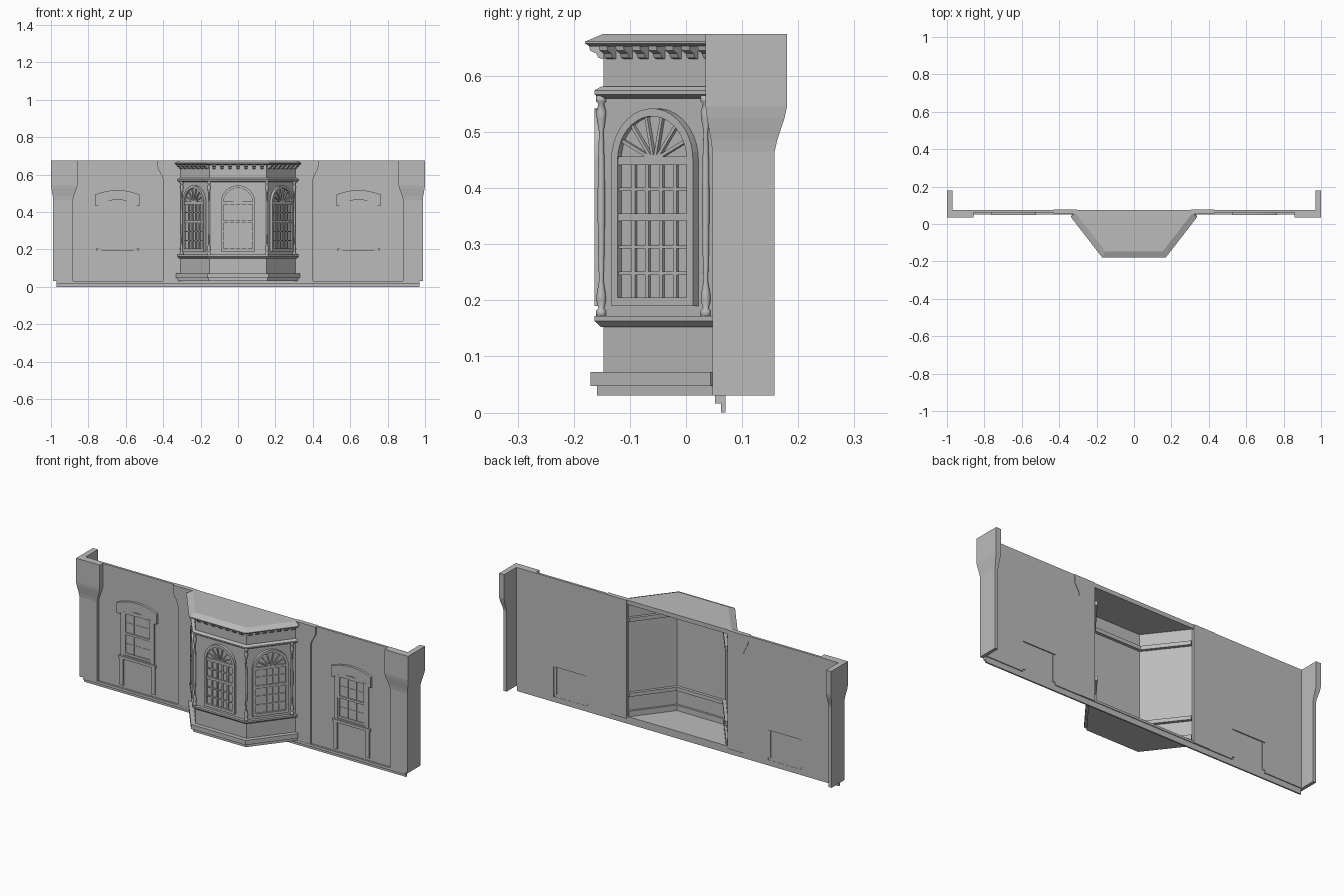
import bpy, bmesh
from math import sin, cos, pi, atan2
from mathutils import Matrix, Vector

cube = bpy.data.objects.get("Cube")
if cube:
    bpy.data.objects.remove(cube, do_unlink=True)

stone = bpy.data.materials.new("grey_stone")
GREY = (0.5, 0.5, 0.5, 1)
stone.use_nodes = True
stone.diffuse_color = GREY
stone.node_tree.nodes["Principled BSDF"].inputs["Base Color"].default_value = GREY


# --- helpers ---
def loft(bm, loops, closed=False):
    """Skin matching vertex loops; cap the ends unless closed."""
    rows = [[bm.verts.new(p) for p in loop] for loop in loops]
    n = len(rows[0])
    pairs = list(zip(rows, rows[1:])) + ([(rows[-1], rows[0])] if closed else [])
    for a, b in pairs:
        for i in range(n):
            j = (i + 1) % n
            bm.faces.new((a[i], a[j], b[j], b[i]))
    if not closed:
        bm.faces.new(rows[0])
        bm.faces.new(rows[-1])


def prism(bm, pts, y0, y1):
    """Extrude an x/z outline from y0 to y1."""
    loft(bm, [[(x, y, z) for x, z in pts] for y in (y0, y1)])


def box(bm, x0, x1, y0, y1, z0, z1):
    prism(bm, [(x0, z0), (x1, z0), (x1, z1), (x0, z1)], y0, y1)


def ring(bm, outer, inner, y0, y1):
    """Flat frame between two x/z outlines."""
    loft(bm, [[(x, y, z) for x, z in pts] for pts, y in
              ((outer, y0), (outer, y1), (inner, y1), (inner, y0))], closed=True)


def bar(bm, p, q, w, y0, y1):
    p, q = Vector(p), Vector(q)
    d = (q - p).normalized() * w / 2
    s = Vector((-d.y, d.x))
    prism(bm, [p + s, q + s, q - s, p - s], y0, y1)


def finish(name, bm, matrix=None, smooth=False):
    bmesh.ops.recalc_face_normals(bm, faces=bm.faces[:])
    mesh = bpy.data.meshes.new(name)
    bm.to_mesh(mesh)
    bm.free()
    mesh.materials.append(stone)
    ob = bpy.data.objects.new(name, mesh)
    bpy.context.collection.objects.link(ob)
    if matrix:
        ob.matrix_world = matrix
    if smooth:
        for f in mesh.polygons:
            f.use_smooth = True
    return ob


def mirror_x(pts, side):
    return [(side * p[0], *p[1:]) for p in pts]


# --- bay plan: front corner, rear end and outward direction of its side ---
CORNER = Vector((0.153, -0.147))
END = Vector((0.312, 0.058))
ALONG = (END - CORNER).normalized()
OUT = Vector((ALONG.y, -ALONG.x))
ANGLE = atan2(ALONG.y, ALONG.x)
MITRE = (1 - cos(ANGLE)) / sin(ANGLE)
LENGTH = (END - CORNER).length


def half_plan(o):
    c = CORNER + Vector((o * MITRE, -o))
    return [END + OUT * o, c]


def plan(o):
    e, c = half_plan(o)
    return [(-e.x, e.y), (-c.x, c.y), (c.x, c.y), (e.x, e.y)]


def bay_band(name, levels, inside=-0.014):
    """Band that follows the bay, with an outward offset for each height."""
    bm = bmesh.new()
    back = plan(inside)[::-1]
    loft(bm, [[(x, y, z) for x, y in plan(o) + back] for z, o in levels])
    finish(name, bm)


def bay_slab(name, levels):
    bm = bmesh.new()
    back = [(0.32, 0.074), (-0.32, 0.074)]
    loft(bm, [[(x, y, z) for x, y in plan(o) + back] for z, o in levels])
    finish(name, bm)


bay_band("bay_wall", [(0.03, 0), (0.66, 0)])
bay_slab("bay_floor", [(0.03, 0.012), (0.042, 0.012)])
bay_band("bay_plinth", [(0.03, 0.012), (0.047, 0.012), (0.047, 0.023), (0.072, 0.023)], -0.025)
bay_band("bay_sill", [(0.152, 0.004), (0.163, 0.016), (0.172, 0.016)], -0.03)
bay_band("bay_upper_moulding", [(0.56, 0.006), (0.567, 0.016), (0.574, 0.016), (0.581, 0.004)], -0.03)
bay_slab("bay_roof", [(0.652, 0.024), (0.658, 0.033), (0.661, 0.033), (0.675, 0)])

# local frames of the three bay faces
faces = {"front": Matrix.Translation((0, CORNER.y, 0))}
mid = CORNER + ALONG * LENGTH * 0.47
for side, label in ((1, "left"), (-1, "right")):
    faces[label] = Matrix.Translation((side * mid.x, mid.y, 0)) @ Matrix.Rotation(side * ANGLE, 4, 'Z')


def arch(r, base, spring=0.45, n=20):
    return [(-r, base)] + [(-r * cos(pi * i / n), spring + r * sin(pi * i / n))
                           for i in range(n + 1)] + [(r, base)]


# --- arched windows and cornice brackets of the bay ---
for label, frame in faces.items():
    bm = bmesh.new()
    ring(bm, arch(0.092, 0.19), arch(0.078, 0.205), -0.016, 0)
    prism(bm, arch(0.08, 0.2), -0.005, 0)
    box(bm, -0.079, 0.079, -0.014, 0, 0.441, 0.456)
    box(bm, -0.079, 0.079, -0.014, 0, 0.341, 0.355)
    for z in (0.398, 0.295, 0.248):
        box(bm, -0.079, 0.079, -0.011, 0, z - 0.003, z + 0.003)
    for i in range(1, 5):
        x = -0.078 + 0.156 * i / 5
        box(bm, x - 0.004, x + 0.004, -0.011, 0, 0.2, 0.445)
    for i in range(1, 7):
        a = pi * i / 7
        bar(bm, (0.012 * cos(a), 0.455), (0.082 * cos(a), 0.45 + 0.082 * sin(a)), 0.006, -0.012, 0)
    finish("arched_window_" + label, bm, frame)

    bm = bmesh.new()
    half = 0.15 if label == "front" else LENGTH / 2
    shift = 0 if label == "front" else 0.008 * (1 if label == "left" else -1)
    profile = [(0, 0.63), (-0.009, 0.632), (-0.013, 0.64), (-0.024, 0.645), (-0.026, 0.655), (0, 0.655)]
    count = 7
    for i in range(count):
        x = shift + half * (2 * i + 1 - count) / count
        loft(bm, [[(x + d, y, z) for y, z in profile] for d in (-0.009, 0.009)])
    finish("cornice_brackets_" + label, bm, frame)

# --- turned columns at the bay corners and ends ---
turning = [(0.17, 0.009), (0.182, 0.009), (0.186, 0.005), (0.2, 0.009), (0.212, 0.008), (0.235, 0.004),
           (0.3, 0.006), (0.37, 0.0065), (0.44, 0.006), (0.5, 0.004), (0.523, 0.008), (0.536, 0.009),
           (0.55, 0.005), (0.554, 0.009), (0.565, 0.009)]
spots = [half_plan(0.004)[1], END - ALONG * 0.025 + OUT * 0.005]
for side in (1, -1):
    for label, p in zip(("corner", "end"), spots):
        bm = bmesh.new()
        loft(bm, [[(side * p.x + r * cos(k * pi / 6), p.y + r * sin(k * pi / 6), z)
                   for k in range(12)] for z, r in turning])
        finish("bay_column_" + label, bm, smooth=True)

# --- flat walls, piers and wall windows on both sides ---
WX = 0.645
for side in (1, -1):
    bm = bmesh.new()
    outline = [(0.305, 0.03), (WX - 0.1, 0.03), (WX - 0.1, 0.195), (WX + 0.1, 0.195),
               (WX + 0.1, 0.03), (0.97, 0.03), (0.97, 0.675), (0.305, 0.675)]
    prism(bm, mirror_x(outline, side), 0.062, 0.075)
    finish("wall", bm)

    bm = bmesh.new()
    outline = [(0.305, 0.03), (0.4, 0.03), (0.4, 0.57), (0.405, 0.59), (0.425, 0.625), (0.43, 0.645),
               (0.43, 0.675), (0.305, 0.675)]
    prism(bm, mirror_x(outline, side), 0.053, 0.078)
    finish("inner_pilaster", bm)

    # corner pier, flared towards the top (f runs from 0 to 1)
    bm = bmesh.new()
    loops = []
    for z, f in ((0.03, 0), (0.465, 0), (0.485, 0.2), (0.525, 0.8), (0.545, 1), (0.675, 1)):
        ox, fy, by, px = 0.988 + 0.012 * f, 0.047 - 0.012 * f, 0.158 + 0.022 * f, 0.882 - 0.024 * f
        pts = [(ox, fy), (ox, by), (0.97, by), (0.97, 0.074), (px, 0.074), (px, fy)]
        loops.append([(side * x, y, z) for x, y in pts])
    loft(bm, loops)
    finish("corner_pier", bm)

    # sash window with arched hood
    at = Matrix.Translation((side * WX, 0, 0))
    bm = bmesh.new()
    rect = lambda h, a, b: [(-h, a), (h, a), (h, b), (-h, b)]
    ring(bm, rect(0.102, 0.2, 0.46), rect(0.084, 0.214, 0.45), 0.054, 0.064)
    ring(bm, rect(0.085, 0.212, 0.338), rect(0.073, 0.226, 0.326), 0.058, 0.064)
    ring(bm, rect(0.085, 0.326, 0.452), rect(0.073, 0.338, 0.44), 0.056, 0.064)
    for x in (-0.025, 0.025):
        box(bm, x - 0.002, x + 0.002, 0.06, 0.064, 0.22, 0.445)
    for z in (0.276, 0.39):
        box(bm, -0.075, 0.075, 0.06, 0.064, z - 0.002, z + 0.002)
    finish("sash_window", bm, at)

    bm = bmesh.new()
    xs = [-1 + i / 6 for i in range(13)]
    top = [(0.12 * t, 0.517 - 0.025 * t * t) for t in xs]
    under = [(0.1 * t, 0.465 - 0.022 * t * t) for t in reversed(xs)]
    prism(bm, top + [(0.12, 0.435), (0.1, 0.435)] + under + [(-0.1, 0.435), (-0.12, 0.435)], 0.049, 0.064)
    prism(bm, [(x * 0.93, z - 0.012) for x, z in top] + under, 0.054, 0.064)
    finish("window_hood", bm, at)

    # sill and apron panel below the window
    bm = bmesh.new()
    box(bm, -0.112, 0.112, 0.049, 0.064, 0.192, 0.207)
    for s in (-1, 1):
        box(bm, s * 0.106, s * 0.085, 0.054, 0.073, 0.045, 0.193)
    box(bm, -0.1, 0.1, 0.062, 0.069, 0.03, 0.196)
    finish("window_apron", bm, at)

# --- stepped base strip ---
bm = bmesh.new()
steps = [(0.052, 0.03), (0.052, 0.016), (0.062, 0.016), (0.062, 0), (0.07, 0), (0.07, 0.03)]
loft(bm, [[(x, y, z) for y, z in steps] for x in (-0.97, 0.97)])
finish("base_strip", bm)
